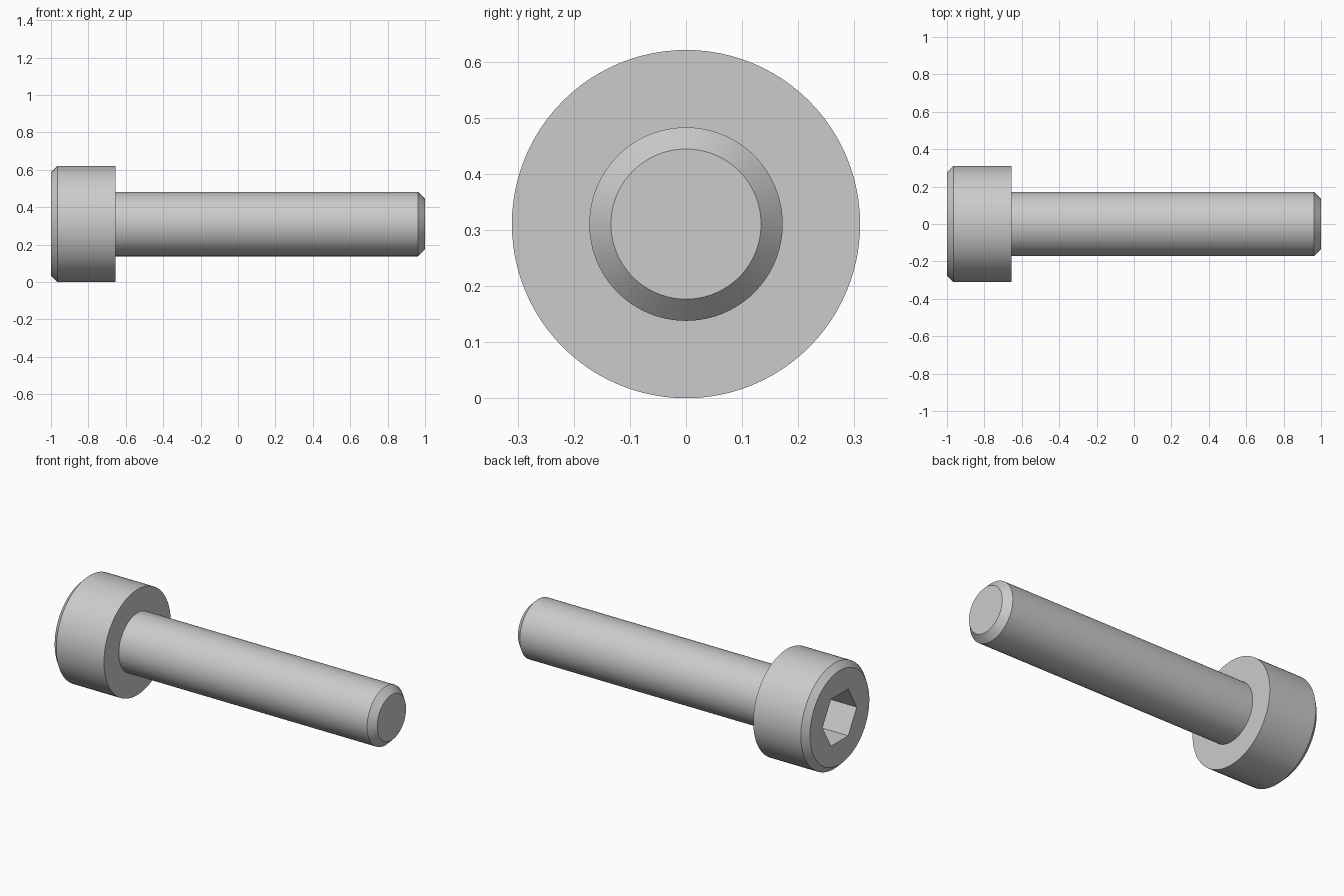
import bpy
import bmesh
from math import cos, sin, pi, radians

if "Cube" in bpy.data.objects:
    bpy.data.objects.remove(bpy.data.objects["Cube"], do_unlink=True)

SEGMENTS = 96
UNIT = 2 / 14.5                # one millimetre of a 2.5 x 12 cap screw
HEAD_R = 2.25 * UNIT
SHANK_R = 1.25 * UNIT
SOCKET_FLAT = 1.0 * UNIT       # centre to flat of the hexagon
SOCKET_DEPTH = 1.25 * UNIT
HEAD_CHAMFER = 0.25 * UNIT
TIP_CHAMFER = 0.28 * UNIT
UNDERSIDE = -1 + 2.5 * UNIT

# Plain grey steel
steel = bpy.data.materials.new("grey_steel")
steel.use_nodes = True
steel.diffuse_color = (0.6, 0.6, 0.6, 1)
steel.node_tree.nodes["Principled BSDF"].inputs["Base Color"].default_value = (0.6, 0.6, 0.6, 1)


def circle(radius):
    return lambda angle: radius


def hexagon(flat):
    return lambda angle: flat / cos(angle % (pi / 3) - pi / 6)


def lathe(name, sections, cap_start=False, cap_end=False):
    """Skin a row of cross-sections (x, radius rule) along the x axis."""
    bm = bmesh.new()
    rings = []
    for x, radius in sections:
        ring = []
        for i in range(SEGMENTS):
            a = 2 * pi * i / SEGMENTS
            r = radius(a)
            ring.append(bm.verts.new((x, r * cos(a), HEAD_R + r * sin(a))))
        rings.append(ring)
    for one, two in zip(rings, rings[1:]):
        for i in range(SEGMENTS):
            j = (i + 1) % SEGMENTS
            bm.faces.new((one[i], two[i], two[j], one[j]))
    if cap_start:
        bm.faces.new(rings[0])
    if cap_end:
        bm.faces.new(rings[-1][::-1])
    # Sections run so that the winding is uniform; turn every face outward
    bmesh.ops.reverse_faces(bm, faces=bm.faces[:])
    mesh = bpy.data.meshes.new(name)
    bm.to_mesh(mesh)
    bm.free()
    mesh.materials.append(steel)
    obj = bpy.data.objects.new(name, mesh)
    bpy.context.collection.objects.link(obj)
    bpy.ops.object.select_all(action='DESELECT')
    obj.select_set(True)
    bpy.context.view_layer.objects.active = obj
    bpy.ops.object.shade_smooth_by_angle(angle=radians(25))
    return obj


# Head: socket floor, socket walls, front face, chamfer, side, underside
lathe("socket_head", [
    (-1 + SOCKET_DEPTH, hexagon(SOCKET_FLAT)),
    (-1, hexagon(SOCKET_FLAT)),
    (-1, circle(HEAD_R - HEAD_CHAMFER)),
    (-1 + HEAD_CHAMFER, circle(HEAD_R)),
    (UNDERSIDE, circle(HEAD_R)),
    (UNDERSIDE, circle(SHANK_R)),
], cap_start=True)

# Shank with a chamfered tip
lathe("shank", [
    (UNDERSIDE, circle(SHANK_R)),
    (1 - TIP_CHAMFER, circle(SHANK_R)),
    (1, circle(SHANK_R - TIP_CHAMFER)),
], cap_end=True)
